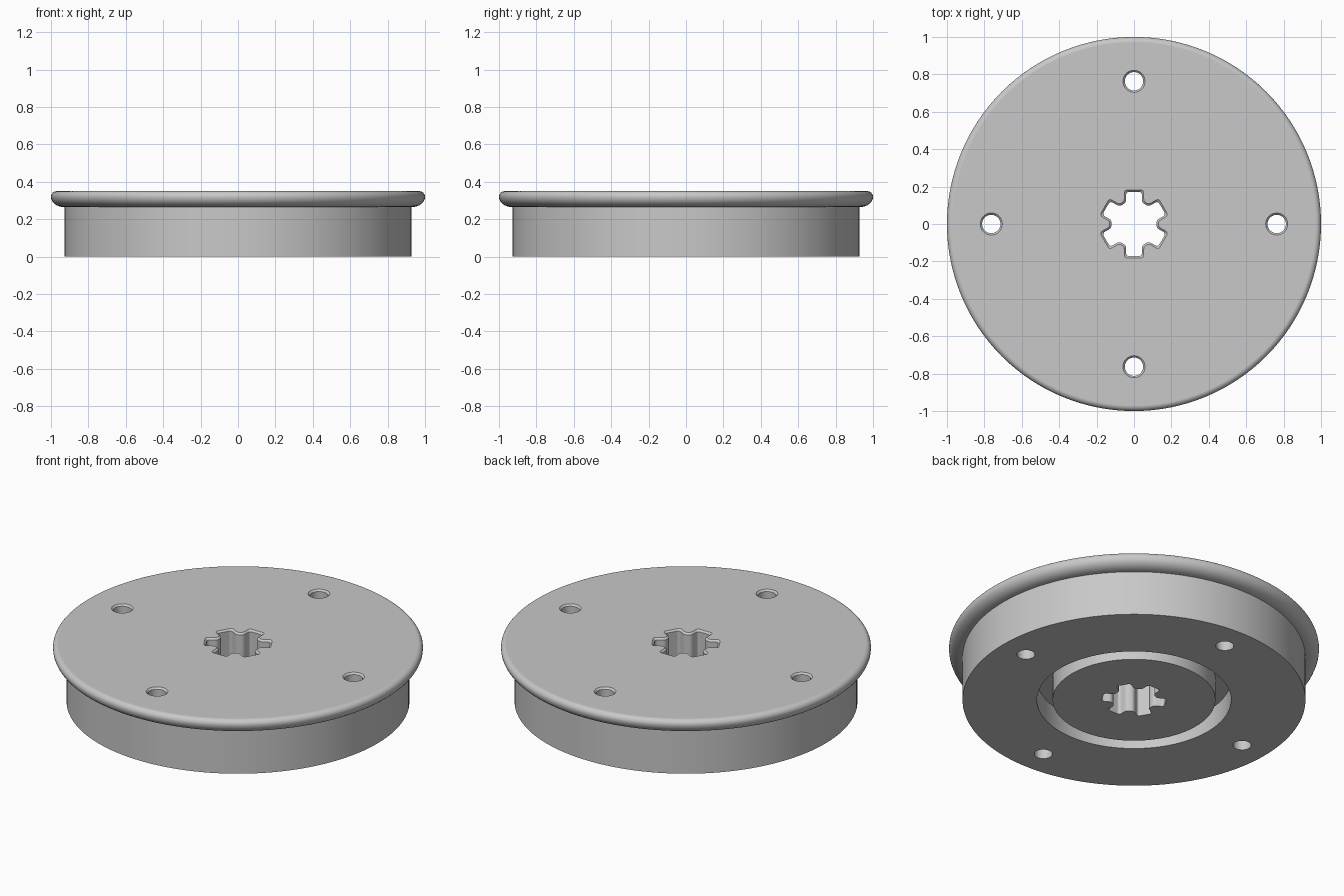
import bpy, bmesh, math
from mathutils import Vector, Matrix

old = bpy.data.objects.get("Cube")
if old:
    bpy.data.objects.remove(old, do_unlink=True)

HEIGHT = 0.35
SEGMENTS = 128
CHAMFER = 0.01

grey = bpy.data.materials.new("plain grey")
grey.use_nodes = True
grey.diffuse_color = (0.58, 0.58, 0.58, 1)
grey.node_tree.nodes["Principled BSDF"].inputs["Base Color"].default_value = (0.58, 0.58, 0.58, 1)


def loft(name, sections):
    """Skin matching closed loops of points, then cap both ends."""
    bm = bmesh.new()
    rings = [[bm.verts.new(p) for p in s] for s in sections]
    for a, b in zip(rings, rings[1:]):
        n = len(a)
        for i in range(n):
            j = (i + 1) % n
            bm.faces.new((a[i], a[j], b[j], b[i]))
    bm.faces.new(rings[0][::-1])
    bm.faces.new(rings[-1])
    bmesh.ops.recalc_face_normals(bm, faces=bm.faces)
    mesh = bpy.data.meshes.new(name)
    bm.to_mesh(mesh)
    bm.free()
    mesh.materials.append(grey)
    obj = bpy.data.objects.new(name, mesh)
    bpy.context.collection.objects.link(obj)
    return obj


def circle(r, z, n=SEGMENTS, cx=0, cy=0):
    return [(cx + r * math.cos(math.tau * i / n), cy + r * math.sin(math.tau * i / n), z)
            for i in range(n)]


def arc(cx, cz, rx, rz, start, end, steps):
    angles = [math.radians(start + (end - start) * i / steps) for i in range(steps + 1)]
    return [(cx + rx * math.cos(a), cz + rz * math.sin(a)) for a in angles]


def spline_outline(grow, z):
    """Six rounded slots around a root circle, enlarged by grow."""
    w, root, tip = 0.042 + grow, 0.122 + grow, 0.172 + grow
    base = math.sqrt(root * root - w * w)
    corners = []
    for k in range(6):
        turn = Matrix.Rotation(math.radians(30 + 60 * k), 2)
        corners += [turn @ Vector(p) for p in ((base, -w), (tip, -w), (tip, w), (base, w))]
    points = []
    for i, p in enumerate(corners):
        before = corners[i - 1] - p
        after = corners[(i + 1) % len(corners)] - p
        rounding = min(0.018, 0.4 * before.length, 0.4 * after.length)
        a = p + before.normalized() * rounding
        b = p + after.normalized() * rounding
        for s in range(6):
            t = s / 5
            q = a * (1 - t) ** 2 + p * 2 * t * (1 - t) + b * t * t
            points.append((q.x, q.y, z))
    return points


# Wheel body: hub face, underside groove, drum wall and rounded flange
profile = [(0.44, 0), (0.44, 0.13), (0.525, 0.13), (0.525, 0), (0.927, 0), (0.927, 0.265)]
profile += arc(0.93, 0.32, 0.07, 0.055, -90, 0, 8)
profile += arc(0.97, 0.32, 0.03, 0.03, 0, 90, 6)[1:]
wheel = loft("flanged_wheel", [circle(r, z) for r, z in profile])

# Cutters: splined centre bore and four bolt holes, chamfered at the top
levels = [(0, -0.1), (0, HEIGHT - CHAMFER), (CHAMFER, HEIGHT), (2 * CHAMFER, HEIGHT + CHAMFER)]
cutters = [loft("bore_cutter", [spline_outline(g, z) for g, z in levels])]
for k in range(4):
    a = math.pi / 2 * k
    x, y = 0.763 * math.cos(a), 0.763 * math.sin(a)
    cutters.append(loft("bolt_hole_cutter", [circle(0.049 + g, z, 32, x, y) for g, z in levels]))

bpy.ops.object.select_all(action='DESELECT')
bpy.context.view_layer.objects.active = wheel
wheel.select_set(True)
for cutter in cutters:
    cutter.hide_render = True
    mod = wheel.modifiers.new("hole", 'BOOLEAN')
    mod.operation = 'DIFFERENCE'
    mod.solver = 'EXACT'
    mod.object = cutter
    bpy.ops.object.modifier_apply(modifier=mod.name)
    bpy.data.objects.remove(cutter, do_unlink=True)

# Smooth the curved walls while keeping the large faces flat
bpy.ops.object.shade_smooth_by_angle(angle=math.radians(35))
flat = wheel.modifiers.new("flat_faces", 'WEIGHTED_NORMAL')
flat.weight = 100
flat.keep_sharp = True
